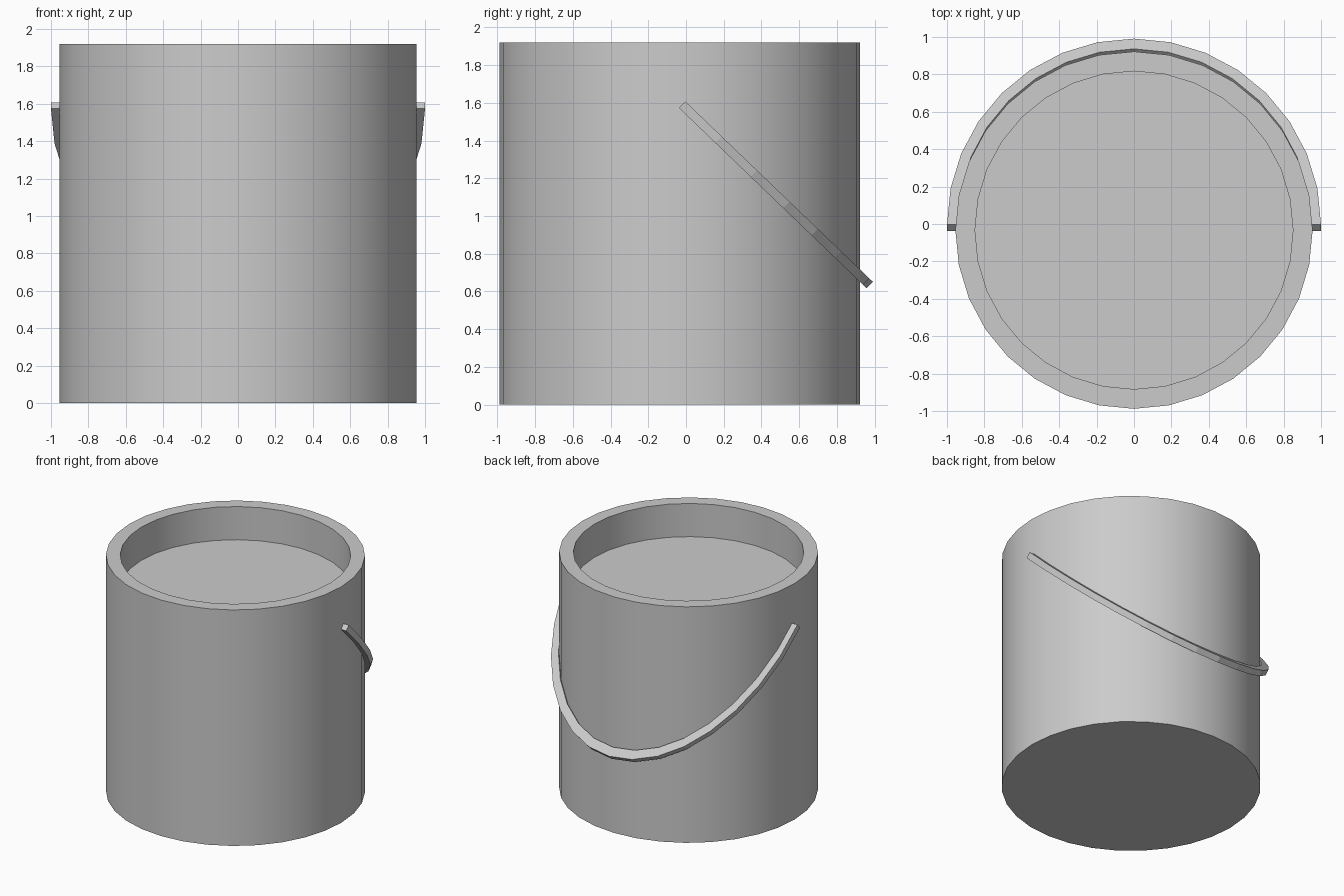
import bpy
import bmesh
from math import sin, cos, pi, radians

if "Cube" in bpy.data.objects:
    bpy.data.objects.remove(bpy.data.objects["Cube"])

SIDES = 32


def make_object(name, bm, smooth):
    bmesh.ops.recalc_face_normals(bm, faces=bm.faces)
    mesh = bpy.data.meshes.new(name)
    bm.to_mesh(mesh)
    bm.free()
    obj = bpy.data.objects.new(name, mesh)
    bpy.context.collection.objects.link(obj)
    if smooth:
        bpy.context.view_layer.objects.active = obj
        obj.select_set(True)
        bpy.ops.object.shade_smooth_by_angle(angle=radians(30))
        obj.select_set(False)
    return obj


def bridge(bm, a, b, closed=True):
    n = len(a)
    for i in range(n if closed else n - 1):
        j = (i + 1) % n
        bm.faces.new((a[i], a[j], b[j], b[i]))


# Bucket body: outer wall, flat rim and recessed fill surface
profile = [(0.955, 0.0), (0.955, 1.92), (0.85, 1.92), (0.85, 1.65)]
bm = bmesh.new()
rings = [[bm.verts.new((r * sin(2 * pi * i / SIDES), r * cos(2 * pi * i / SIDES) - 0.033, z))
          for i in range(SIDES)] for r, z in profile]
for lower, upper in zip(rings, rings[1:]):
    bridge(bm, lower, upper)
bm.faces.new(rings[0])
bm.faces.new(rings[-1])
make_object("bucket_body", bm, True)

# Handle: half hoop with a rectangular section, hanging down at the back
bm = bmesh.new()
sections = []
for i in range(SIDES // 2 + 1):
    a = 2 * pi * i / SIDES
    section = []
    for r, drop in ((1.0, 0.0), (0.945, 0.0), (0.945, 0.034), (1.0, 0.034)):
        along = r * sin(a)
        section.append(bm.verts.new((r * cos(a), -0.004 + 0.995 * along - drop,
                                     1.608 - 0.957 * along - drop)))
    sections.append(section)
for s, t in zip(sections, sections[1:]):
    bridge(bm, s, t)
bm.faces.new(sections[0])
bm.faces.new(sections[-1])
make_object("handle", bm, False)
